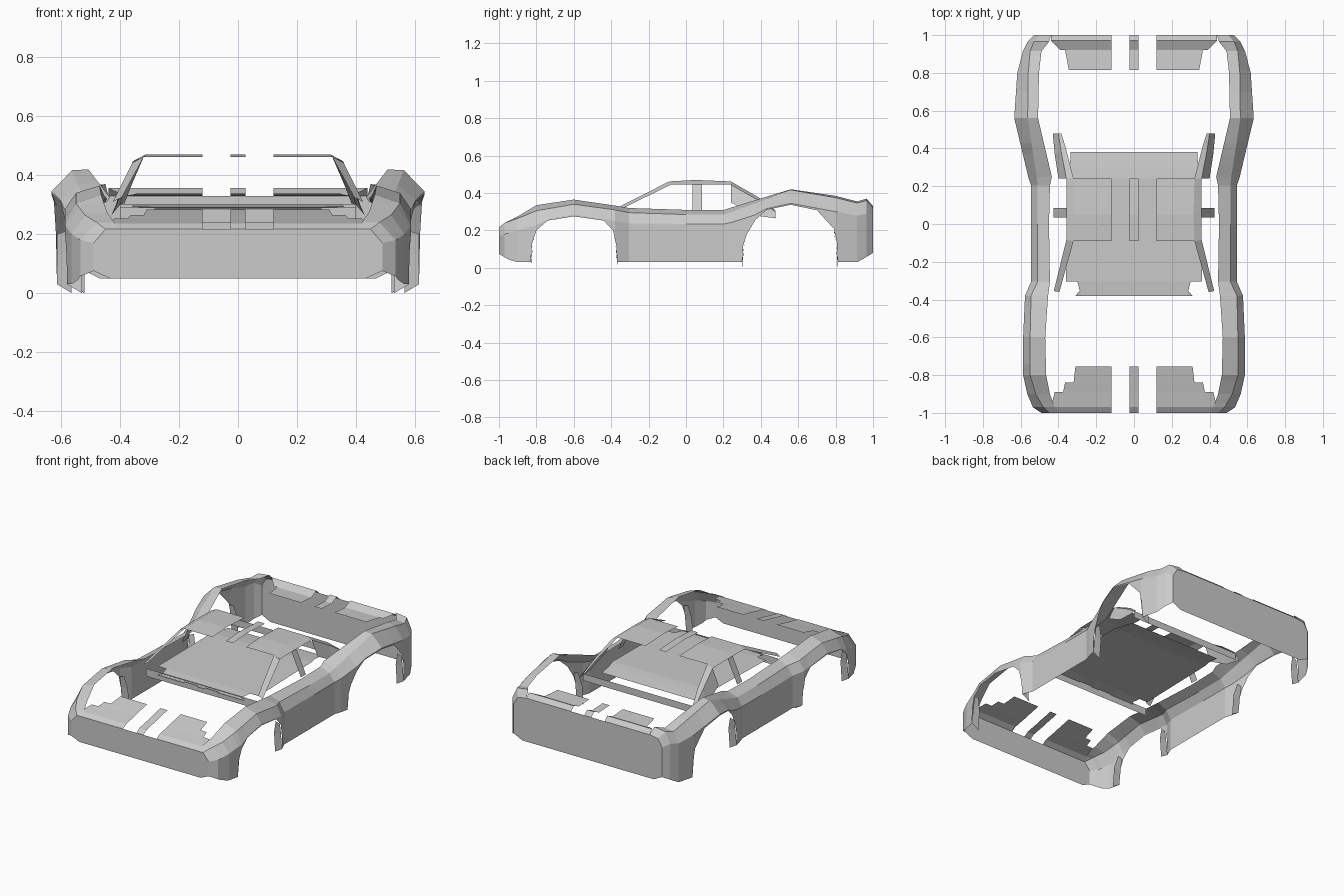
import bpy

def sheet(name, verts, faces, mirror=True):
    """Thin flat-shaded sheet, optionally mirrored across x = 0."""
    me = bpy.data.meshes.new(name)
    me.from_pydata(verts, [], faces)
    me.update()
    ob = bpy.data.objects.new(name, me)
    bpy.context.collection.objects.link(ob)
    if mirror:
        m = ob.modifiers.new("mirror", 'MIRROR')
        m.use_mirror_merge = False
    return ob

def loft(name, rows, mirror=True):
    """Quads between equally long rows of points."""
    n = len(rows[0])
    verts = [p for r in rows for p in r]
    faces = [(i*n+j, i*n+j+1, (i+1)*n+j+1, (i+1)*n+j)
             for i in range(len(rows)-1) for j in range(n-1)]
    return sheet(name, verts, faces, mirror)

def lerp(keys, y):
    for a, b in zip(keys, keys[1:]):
        if a[0] <= y <= b[0]:
            t = (y-a[0])/(b[0]-a[0])
            return [p+(q-p)*t for p, q in zip(a[1:], b[1:])]

# body side: y, inner x z, ridge x z, shoulder x z
keys = [(-1, .40, .217, .45, .217, .49, .17),
        (-.97, .42, .24, .48, .24, .535, .18),
        (-.9, .445, .275, .52, .265, .565, .2),
        (-.8, .465, .335, .55, .305, .587, .23),
        (-.6, .47, .365, .55, .34, .587, .285),
        (-.38, .455, .333, .545, .31, .577, .25),
        (-.305, .445, .32, .51, .295, .545, .238),
        (0, .45, .31, .51, .285, .545, .235),
        (.205, .445, .31, .51, .285, .545, .235),
        (.25, .435, .325, .515, .30, .56, .245),
        (.56, .508, .42, .563, .417, .634, .345),
        (.8, .503, .385, .56, .375, .618, .30),
        (.915, .49, .355, .55, .347, .588, .28),
        (.965, .45, .37, .53, .36, .563, .29),
        (1, .44, .33, .50, .32, .53, .27)]
# lower edge with wheel openings: y, z
lower = [(-1, .075), (-.95, .045), (-.9, .03), (-.83, .03), (-.823, .13), (-.8, .2),
         (-.74, .253), (-.6, .275), (-.44, .253), (-.39, .2), (-.373, .12),
         (-.368, .03), (.3, .03), (.306, .12), (.325, .18), (.37, .255),
         (.43, .31), (.56, .337), (.7, .308), (.79, .21), (.806, .14),
         (.812, .03), (.915, .03), (.95, .05), (1, .08)]
rows = []
for y in sorted({k[0] for k in keys} | {k[0] for k in lower}):
    xi, zi, xr, zr, xs, zs = lerp(keys, y)
    zb = lerp(lower, y)[0]
    rows.append([(xi, y, zi), (xr, y, zr), (xs, y, max(zs, zb+.006)), (xs, y, zb)])
loft("body_side", rows)

# inward flaps at the ends of the wheel openings
for i, (y0, y1) in enumerate([(-.83, -.805), (-.366, -.388), (.3, .325), (.812, .79)]):
    x = lerp(keys, y0)[4]
    loft(f"arch_flap_{i}", [[(x, y0, .03), (x-.05, y0, 0)],
                            [(x, (y0+y1)/2, .13), (x-.05, (y0+y1)/2, .13)],
                            [(x, y1, .2), (x-.03, y1, .21)]])

# front and rear walls
def wall(name, y, pts):
    pts = pts + [(-x, z) for x, z in reversed(pts)]
    sheet(name, [(x, y, z) for x, z in pts], [tuple(range(len(pts)))], False)
wall("front_bumper", -1, [(.434, .05), (.49, .075), (.49, .17), (.45, .217)])
wall("rear_bumper", 1, [(.47, .05), (.53, .08), (.53, .27), (.50, .32), (.44, .33)])

def panels(name, prof):
    """Side panels and centre strip with open stripes; profile is y, z, outer x."""
    loft(name + "_side", [[(.12, y, z), (x, y, z)] for y, z, x in prof])
    loft(name + "_centre", [[(-.025, y, z), (.025, y, z)] for y, z, x in prof], False)
panels("nose", [(-1, .217, .45), (-.97, .237, .44), (-.89, .253, .42), (-.889, .253, .375),
                (-.84, .265, .365), (-.839, .265, .32), (-.755, .283, .31)])
panels("cowl", [(-.38, .278, .31), (-.345, .285, .28), (-.305, .292, .28)])
panels("rear_deck", [(.815, .338, .345), (.92, .332, .365), (.921, .332, .39),
                     (.972, .356, .44), (1, .33, .44)])
panels("roof", [(-.09, .462, .32), (.05, .47, .315), (.24, .462, .32)])

# interior tray with vertical strips at both window bases
loft("tray", [[(-x, y, z), (x, y, z)] for y, z, x in
              [(-.38, .285, .28), (-.305, .292, .30), (-.304, .292, .36), (.24, .30, .355),
               (.3, .295, .34), (.38, .285, .335)]], False)
for name, y, z0, z1 in [("front_strip", -.365, .24, .29), ("rear_strip", .478, .255, .30)]:
    loft(name, [[(-.40, y, z0), (.40, y, z0)], [(-.40, y, z1), (.40, y, z1)]], False)

# cabin frame
loft("roof_rail", [[(.32, -.09, .462), (.358, -.085, .445)],
                   [(.315, .05, .47), (.358, .05, .447)],
                   [(.32, .24, .462), (.358, .24, .445)]])
loft("front_pillar", [[(.32, -.09, .462), (.358, -.085, .443)],
                      [(.395, -.36, .325), (.425, -.355, .31)]])
loft("middle_pillar", [[(.358, .035, .446), (.358, .085, .446)],
                       [(.425, .035, .30), (.425, .085, .30)]])
loft("rear_pillar", [[(.32, .24, .462), (.358, .24, .445), (.40, .24, .35)],
                     [(.36, .40, .37), (.385, .38, .365), (.42, .37, .28)],
                     [(.385, .48, .305), (.40, .478, .30), (.43, .478, .265)]])
